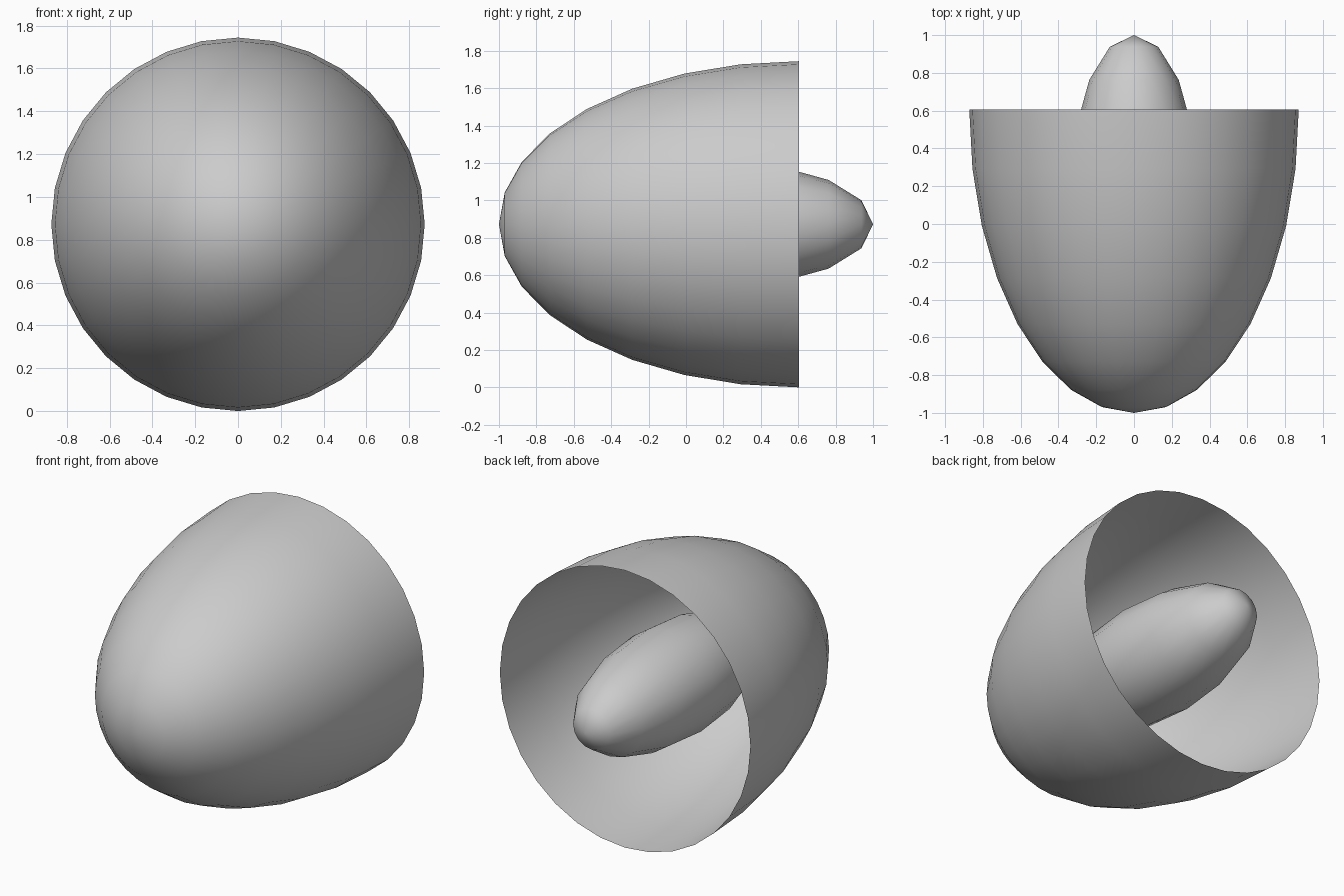
import bpy, bmesh, math
from mathutils import Matrix

if "Cube" in bpy.data.objects:
    bpy.data.objects.remove(bpy.data.objects["Cube"])

CENTRE_Z = 0.872


def ellipsoid(name, segments, rings, radius, half_length, y, open_back=False):
    """Smooth ellipsoid with its poles along y, optionally cut to its front half."""
    bm = bmesh.new()
    bmesh.ops.create_uvsphere(bm, u_segments=segments, v_segments=rings, radius=1)
    if open_back:
        back = [v for v in bm.verts if v.co.z < -1e-4]
        bmesh.ops.delete(bm, geom=back, context='VERTS')
    # turn the top pole to the front (-y), then stretch and place
    bm.transform(Matrix.Translation((0, y, CENTRE_Z))
                 @ Matrix.Diagonal((radius, half_length, radius, 1))
                 @ Matrix.Rotation(math.radians(90), 4, 'X'))
    for f in bm.faces:
        f.smooth = True
    mesh = bpy.data.meshes.new(name)
    bm.to_mesh(mesh)
    bm.free()
    obj = bpy.data.objects.new(name, mesh)
    bpy.context.collection.objects.link(obj)
    return obj


# thin open cup
ellipsoid("outer_shell", 32, 16, 0.872, 1.605, 0.605, open_back=True)
# elongated core poking out of the opening
ellipsoid("inner_core", 16, 8, 0.335, 0.81, 0.19)
